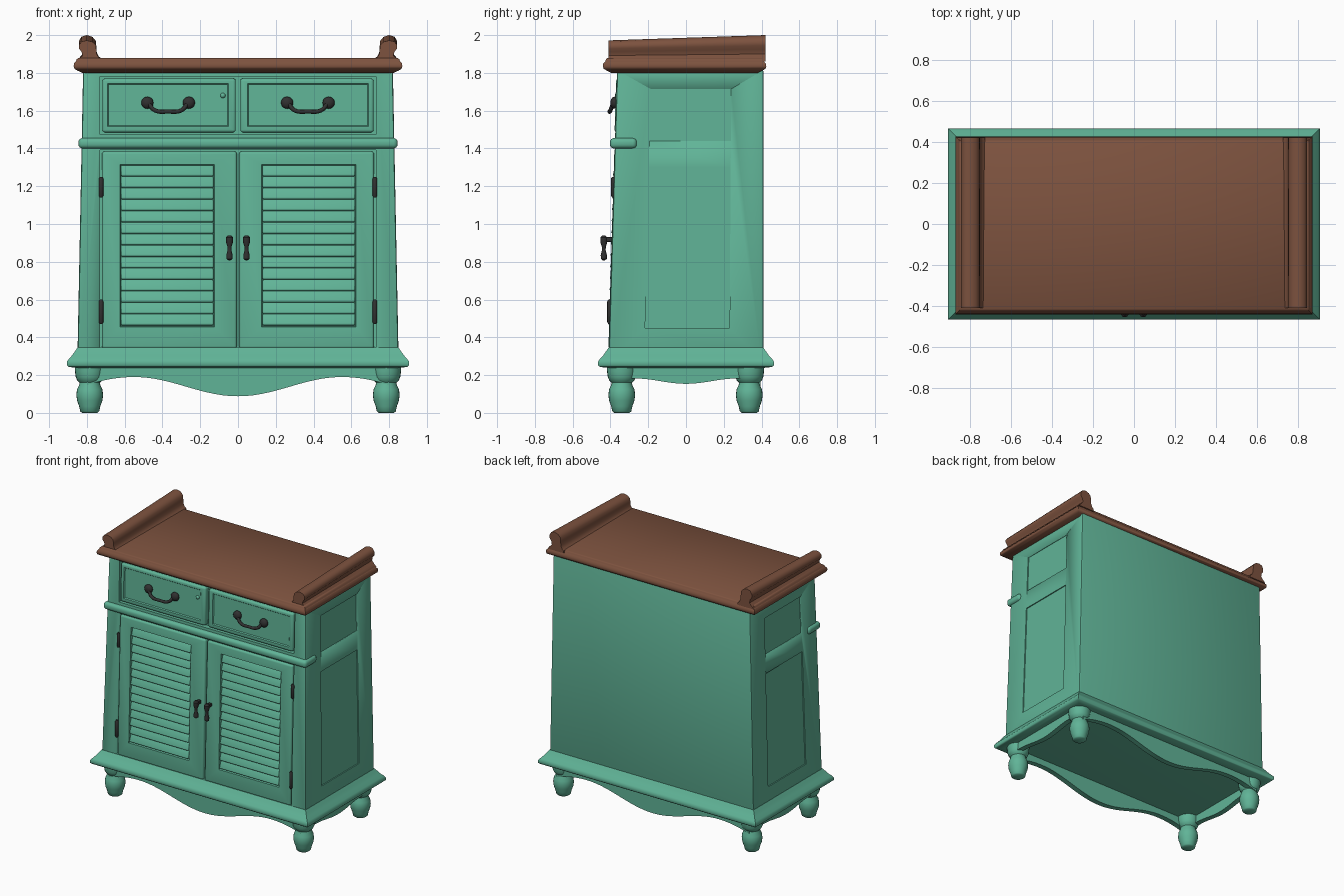
import bpy, bmesh, math
from mathutils import Matrix, Vector

if "Cube" in bpy.data.objects:
    bpy.data.objects.remove(bpy.data.objects["Cube"])


def material(name, rgb):
    m = bpy.data.materials.new(name)
    m.diffuse_color = (*rgb, 1)
    m.use_nodes = True
    m.node_tree.nodes["Principled BSDF"].inputs["Base Color"].default_value = m.diffuse_color
    return m


GREEN = material("sea_green_paint", (0.118, 0.455, 0.31))
BROWN = material("brown_wood", (0.205, 0.085, 0.049))
DARK = material("dark_iron", (0.03, 0.03, 0.03))


def lean(z):
    return 0.045 * (z - 0.3) / 1.5


def front(z):
    # y of the slightly leaning front face at height z
    return -0.41 + lean(z)


def taper(bm):
    # front leans back and outer sides lean in towards the top
    for v in bm.verts:
        x, y, z = v.co
        v.co.y = y + lean(z) * (0.41 - y) / 0.82
        if abs(x) > 0.8:
            v.co.x = x * (1 - 0.035 * (z - 0.3) / 1.5)


def finish(bm, name, mat, angle=40):
    bmesh.ops.recalc_face_normals(bm, faces=bm.faces)
    me = bpy.data.meshes.new(name)
    bm.to_mesh(me)
    bm.free()
    me.materials.append(mat)
    ob = bpy.data.objects.new(name, me)
    bpy.context.collection.objects.link(ob)
    bpy.ops.object.select_all(action='DESELECT')
    ob.select_set(True)
    bpy.context.view_layer.objects.active = ob
    bpy.ops.object.shade_smooth_by_angle(angle=math.radians(angle))
    return ob


def box(bm, lo, hi, bevel=0.0, segs=2, rot=None):
    lo, hi = Vector(lo), Vector(hi)
    m = Matrix.Translation((lo + hi) / 2) @ (rot or Matrix()) @ Matrix.Diagonal((*(hi - lo), 1))
    verts = bmesh.ops.create_cube(bm, size=1, matrix=m)['verts']
    if bevel:
        edges = list({e for v in verts for e in v.link_edges})
        bmesh.ops.bevel(bm, geom=edges, offset=bevel, segments=segs, profile=0.5, affect='EDGES')


def moulding(bm, hx, y0, y1, profile):
    # stacked rectangles grown by each (offset, z) of the profile
    rings = [[bm.verts.new(p) for p in ((-hx - o, y0 - o, z), (hx + o, y0 - o, z),
                                        (hx + o, y1 + o, z), (-hx - o, y1 + o, z))] for o, z in profile]
    for a, b in zip(rings, rings[1:]):
        for i in range(4):
            bm.faces.new((a[i], a[(i + 1) % 4], b[(i + 1) % 4], b[i]))
    bm.faces.new(rings[0])
    bm.faces.new(rings[-1])


def lathe(bm, x, y, profile, n=24):
    rings = [[bm.verts.new((x + r * math.cos(math.tau * i / n), y + r * math.sin(math.tau * i / n), z))
              for i in range(n)] for r, z in profile]
    for a, b in zip(rings, rings[1:]):
        for i in range(n):
            bm.faces.new((a[i], a[(i + 1) % n], b[(i + 1) % n], b[i]))
    bm.faces.new(rings[0])
    bm.faces.new(rings[-1])


def loft(bm, a, b):
    # solid between two matching outlines
    a, b = [bm.verts.new(p) for p in a], [bm.verts.new(p) for p in b]
    for i in range(len(a)):
        j = (i + 1) % len(a)
        bm.faces.new((a[i], a[j], b[j], b[i]))
    bm.faces.new(a)
    bm.faces.new(b)


# carcass with recesses for the doors, drawers and side panels
bm = bmesh.new()
box(bm, (-0.85, -0.41, 0.27), (0.85, 0.41, 1.82), 0.012)
carcass = finish(bm, "carcass", GREEN)
bm = bmesh.new()
box(bm, (-0.73, -0.5, 0.33), (0.73, -0.37, 1.392))
box(bm, (-0.73, -0.5, 1.475), (0.73, -0.37, 1.78))
for s in (-1, 1):
    for z0, z1 in ((0.45, 1.3), (1.44, 1.715)):
        xs = sorted((s * 0.842, s * 0.9))
        box(bm, (xs[0], -0.22, z0), (xs[1], 0.23, z1))
cutter = finish(bm, "recess_cutter", GREEN)
cutter.hide_render = True
mod = carcass.modifiers.new("recesses", 'BOOLEAN')
mod.operation, mod.solver, mod.object = 'DIFFERENCE', 'EXACT', cutter
bpy.context.view_layer.objects.active = carcass
bpy.ops.object.modifier_move_to_index(modifier=mod.name, index=0)
bpy.ops.object.modifier_apply(modifier=mod.name)
bpy.data.objects.remove(cutter)
bm = bmesh.new()
bm.from_mesh(carcass.data)
taper(bm)
bm.to_mesh(carcass.data)
bm.free()


def framed_panel(bm, lo, hi, hole_lo, hole_hi, depth):
    # bevelled slab whose front face is sunk inside the given hole
    box(bm, lo, hi, 0.014, 3)
    face = min(bm.faces, key=lambda f: (round(f.calc_center_median().y, 4), -f.calc_area()))
    bmesh.ops.inset_region(bm, faces=[face], thickness=0.01)
    cx, cz = face.calc_center_median().xz
    for v in face.verts:
        v.co.x = hole_hi[0] if v.co.x > cx else hole_lo[0]
        v.co.z = hole_hi[1] if v.co.z > cz else hole_lo[1]
    bmesh.ops.inset_region(bm, faces=[face], thickness=0.008, depth=-depth)


for s, side in ((-1, "left"), (1, "right")):
    # louvred door
    def span(a, b):
        return sorted((s * a, s * b))
    x0, x1 = span(0.006, 0.72)
    h0, h1 = span(0.125, 0.625)
    bm = bmesh.new()
    framed_panel(bm, (x0, -0.412, 0.34), (x1, -0.36, 1.384), (h0, 0.455), (h1, 1.315), 0.022)
    taper(bm)
    finish(bm, side + "_door", GREEN)
    bm = bmesh.new()
    for i in range(14):
        z = 0.493 + 0.0607 * i
        box(bm, (h0 + 0.005, -0.408, z - 0.031), (h1 - 0.005, -0.388, z + 0.031), 0.008, 3,
            Matrix.Rotation(math.radians(-20), 4, 'X'))
    taper(bm)
    finish(bm, side + "_louvres", GREEN)

    # drawer
    x0, x1 = span(0.012, 0.718)
    h0, h1 = span(0.05, 0.69)
    bm = bmesh.new()
    framed_panel(bm, (x0, -0.414, 1.485), (x1, -0.36, 1.77), (h0, 1.515), (h1, 1.745), 0.008)
    taper(bm)
    finish(bm, side + "_drawer", GREEN)

    # bail handle with rosettes
    cu = bpy.data.curves.new(side + "_drawer_handle", 'CURVE')
    cu.dimensions, cu.bevel_depth, cu.bevel_resolution = '3D', 0.011, 3
    cu.use_fill_caps = True
    sp = cu.splines.new('BEZIER')
    pts = ((-0.105, -0.385, 1.64), (-0.07, -0.4, 1.602), (0, -0.405, 1.595), (0.07, -0.4, 1.602), (0.105, -0.385, 1.64))
    sp.bezier_points.add(len(pts) - 1)
    for bp, p in zip(sp.bezier_points, pts):
        bp.co = (p[0] + s * 0.37, p[1], p[2])
        bp.handle_left_type = bp.handle_right_type = 'AUTO'
    cu.materials.append(DARK)
    bpy.context.collection.objects.link(bpy.data.objects.new(cu.name, cu))
    bm = bmesh.new()
    for dx in (-0.11, 0.11):
        bmesh.ops.create_uvsphere(bm, u_segments=16, v_segments=10, radius=0.032, matrix=Matrix.Translation(
            (s * 0.37 + dx, -0.378, 1.642)) @ Matrix.Diagonal((1, 0.7, 1, 1)))
    finish(bm, side + "_handle_rosettes", DARK)

    # drop pull on the door
    bm = bmesh.new()
    lathe(bm, s * 0.045, -0.435, ((0.006, 0.808), (0.016, 0.815), (0.017, 0.835), (0.010, 0.862),
                                  (0.011, 0.88), (0.019, 0.905), (0.019, 0.928), (0.008, 0.94)), 14)
    box(bm, (s * 0.045 - 0.012, -0.435, 0.905), (s * 0.045 + 0.012, -0.385, 0.93), 0.004)
    finish(bm, side + "_door_pull", DARK)

    # hinges
    bm = bmesh.new()
    for z0, z1 in ((0.47, 0.6), (1.14, 1.25)):
        y = front((z0 + z1) / 2)
        lathe(bm, s * 0.725, y - 0.002, ((0.006, z0), (0.012, z0 + 0.01), (0.012, z1 - 0.01), (0.006, z1)), 12)
    finish(bm, side + "_hinges", DARK)

    # rounded rail on the end of the top, rising slightly to the back
    half = ((0.86, 1.86), (0.84, 1.88), (0.823, 1.9), (0.828, 1.925), (0.842, 1.945), (0.842, 1.97),
            (0.828, 1.992), (0.8, 2.0), (0.77, 1.99), (0.753, 1.97), (0.75, 1.94), (0.748, 1.91),
            (0.738, 1.888), (0.725, 1.878), (0.725, 1.86))
    bm = bmesh.new()
    loft(bm, [(s * x, -0.41, 1.86 + (z - 1.86) * 0.8) for x, z in half], [(s * x, 0.42, z) for x, z in half])
    finish(bm, side + "_top_rail", BROWN, 50)

# keyhole stud on the left drawer
bm = bmesh.new()
bmesh.ops.create_uvsphere(bm, u_segments=12, v_segments=8, radius=0.014,
                          matrix=Matrix.Translation((-0.08, -0.363, 1.68)))
finish(bm, "keyhole_stud", GREEN)

# top board with rounded lip
bm = bmesh.new()
moulding(bm, 0.87, -0.44, 0.425, ((-0.045, 1.8), (-0.02, 1.812), (-0.004, 1.822), (0, 1.835), (-0.002, 1.85),
                                  (-0.012, 1.86), (-0.016, 1.872), (-0.026, 1.88)))
finish(bm, "top_board", BROWN, 50)

# waist moulding that wraps round the front corners
bm = bmesh.new()
box(bm, (-0.845, -0.403, 1.4), (0.845, -0.26, 1.455), 0.022, 4)
finish(bm, "waist_moulding", GREEN)

# flared base moulding
bm = bmesh.new()
moulding(bm, 0.85, -0.41, 0.41, ((0.0, 0.238), (0.045, 0.243), (0.055, 0.252), (0.055, 0.272), (0.046, 0.285),
                                 (0.028, 0.305), (0.012, 0.328), (0.0, 0.345)))
finish(bm, "base_moulding", GREEN, 50)


# scalloped aprons under all four sides
def front_wave(u):
    if abs(u) > 0.55:
        return 0.19 - 0.7 * (abs(u) - 0.55) ** 2
    return 0.088 + 0.051 * (1 - math.cos(math.pi * abs(u) / 0.55))


def side_wave(u):
    return 0.154 + 0.014 * (1 - math.cos(math.pi * min(abs(u) / 0.27, 1)))


def apron(name, half, wave, place, y0, y1):
    pts = [(u, wave(u)) for u in (half * (i / 20 - 1) for i in range(41))] + [(half, 0.25), (-half, 0.25)]
    bm = bmesh.new()
    loft(bm, [place(u, y0, z) for u, z in pts], [place(u, y1, z) for u, z in pts])
    finish(bm, name, GREEN)


for s, f, g in ((-1, "front", "left"), (1, "back", "right")):
    apron(f + "_apron", 0.8, front_wave, lambda u, d, z: (u, d, z), s * 0.395, s * 0.355)
    apron(g + "_apron", 0.36, side_wave, lambda u, d, z: (d, u, z), s * 0.835, s * 0.795)

# turned feet
for sx, side in ((-1, "left"), (1, "right")):
    for y, end in ((-0.34, "front"), (0.335, "back")):
        bm = bmesh.new()
        lathe(bm, sx * 0.785, y, ((0.04, 0), (0.05, 0.008), (0.056, 0.035), (0.067, 0.065), (0.071, 0.095),
                                  (0.067, 0.125), (0.056, 0.148), (0.054, 0.16), (0.066, 0.172),
                                  (0.074, 0.19), (0.078, 0.22), (0.08, 0.25)))
        finish(bm, f"{end}_{side}_foot", GREEN, 50)
